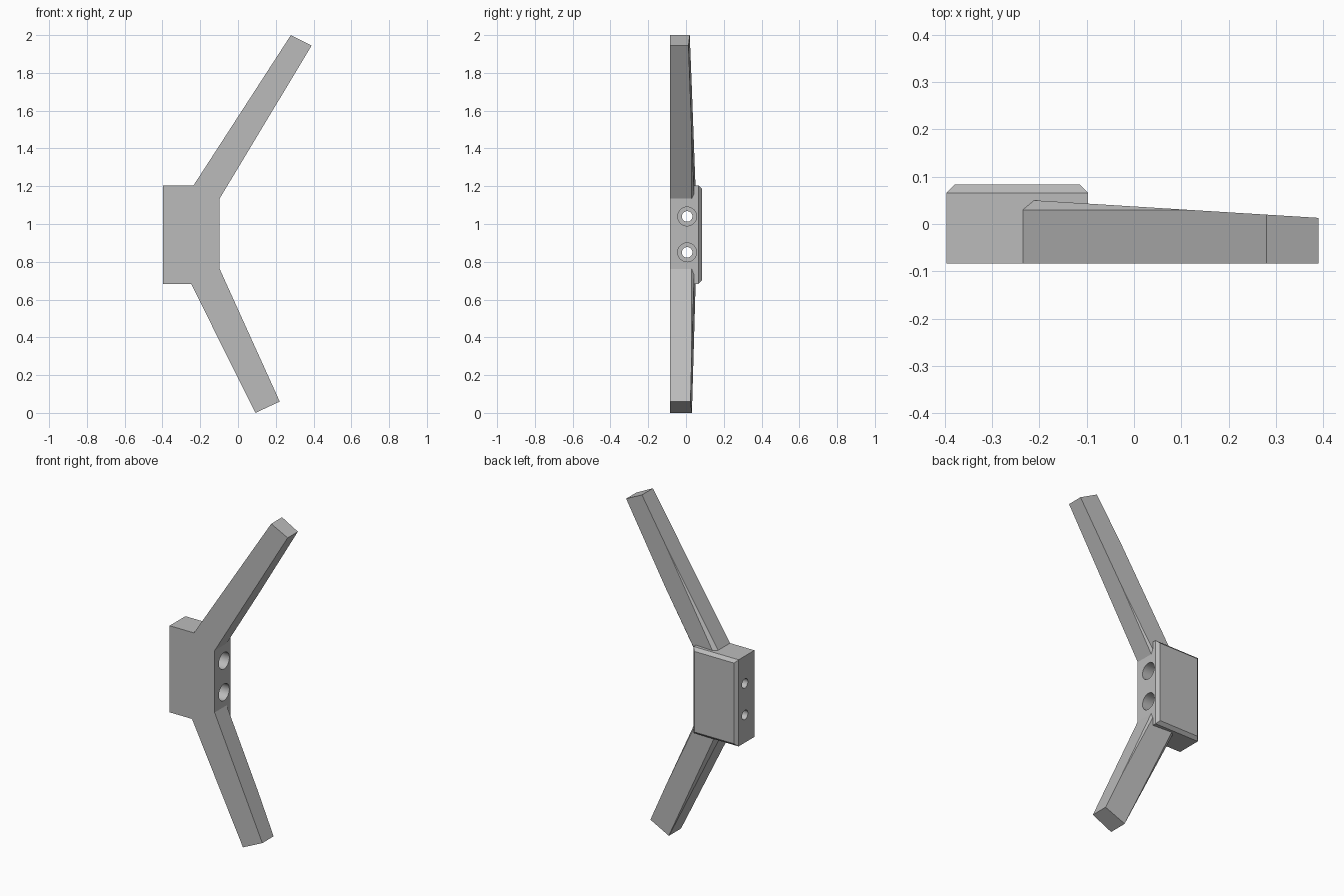
import bpy, bmesh
from math import radians
from mathutils import Vector, Matrix

if "Cube" in bpy.data.objects:
    bpy.data.objects.remove(bpy.data.objects["Cube"])

FRONT, BACK = -0.084, 0.084
LEFT, RIGHT = -0.397, -0.097
LOW, HIGH = 0.683, 1.205

grey = bpy.data.materials.new("plain grey")
grey.use_nodes = True
colour = (0.5, 0.5, 0.5, 1)
grey.diffuse_color = colour
grey.node_tree.nodes["Principled BSDF"].inputs["Base Color"].default_value = colour


def finish(bm, name):
    bmesh.ops.recalc_face_normals(bm, faces=bm.faces)
    mesh = bpy.data.meshes.new(name)
    bm.to_mesh(mesh)
    bm.free()
    obj = bpy.data.objects.new(name, mesh)
    bpy.context.collection.objects.link(obj)
    mesh.materials.append(grey)
    return obj


def prism(outline, y0, y1):
    """Extrude an x-z outline from y0 to y1."""
    bm = bmesh.new()
    face = bm.faces.new([bm.verts.new((x, y0, z)) for x, z in outline])
    out = bmesh.ops.extrude_face_region(bm, geom=[face])
    verts = [v for v in out["geom"] if isinstance(v, bmesh.types.BMVert)]
    bmesh.ops.translate(bm, vec=(0, y1 - y0, 0), verts=verts)
    bmesh.ops.recalc_face_normals(bm, faces=bm.faces)
    return bm


def slice_off(bm, point, normal):
    """Cut away the side the normal points to and cap the cut."""
    geom = bm.verts[:] + bm.edges[:] + bm.faces[:]
    bmesh.ops.bisect_plane(bm, geom=geom, plane_co=point, plane_no=normal, clear_outer=True)
    bmesh.ops.holes_fill(bm, edges=[e for e in bm.edges if e.is_boundary])


def boolean(target, other, operation):
    mod = target.modifiers.new(operation.title(), "BOOLEAN")
    mod.operation, mod.solver, mod.object = operation, "EXACT", other
    bpy.context.view_layer.objects.active = target
    bpy.ops.object.modifier_apply(modifier=mod.name)
    bpy.data.objects.remove(other)


# Mounting block with a bevelled back face
bm = prism([(LEFT, LOW), (RIGHT, LOW), (RIGHT, HIGH), (LEFT, HIGH)], FRONT, BACK)
rim = [e for e in bm.edges if all(v.co.y > 0 for v in e.verts)]
bmesh.ops.bevel(bm, geom=rim, offset=0.018, segments=1, affect="EDGES")
block = finish(bm, "mounting_block")


def make_arm(name, outer, inner):
    """Arm between two long edges (root, tip), thinning towards +x."""
    (a, b), (c, d) = [[Vector((x, 0, z)) for x, z in side] for side in (outer, inner)]
    sink = 0.16
    root_a = a - (b - a).normalized() * sink
    root_c = c - (d - c).normalized() * sink
    bm = prism([(p.x, p.z) for p in (root_a, b, d, root_c)], FRONT, 0.1)
    slice_off(bm, (-0.21, 0.05, 0), (0.0617, 1, 0))
    # Chamfer the two long back edges
    for p, q, away in ((a, b, c), (c, d, a)):
        side = Vector((q.z - p.z, 0, p.x - q.x)).normalized()
        if side.dot(away - p) > 0:
            side.negate()
        slice_off(bm, p + Vector((0, 0.03, 0)), side + Vector((0, 1, 0)))
    return finish(bm, name)


upper = make_arm("upper_arm", [(-0.235, HIGH), (0.28, 2.0)], [(RIGHT, 1.135), (0.39, 1.945)])
lower = make_arm("lower_arm", [(-0.248, LOW), (0.092, 0.0)], [(RIGHT, 0.762), (0.221, 0.06)])
boolean(block, upper, "UNION")
boolean(block, lower, "UNION")

# Two counterbored bolt holes running across the block
for z in (0.85, 1.04):
    for radius, x0, x1 in ((0.028, -0.5, 0.0), (0.05, RIGHT - 0.2, 0.0)):
        bm = bmesh.new()
        place = Matrix.Translation(((x0 + x1) / 2, 0.006, z)) @ Matrix.Rotation(radians(90), 4, "Y")
        bmesh.ops.create_cone(bm, cap_ends=True, segments=32, radius1=radius, radius2=radius,
                              depth=x1 - x0, matrix=place)
        cutter = finish(bm, "hole_cutter")
        cutter.hide_render = True
        boolean(block, cutter, "DIFFERENCE")

block.name = "arm_bracket"
bpy.ops.object.select_all(action="DESELECT")
block.select_set(True)
bpy.context.view_layer.objects.active = block
bpy.ops.object.shade_smooth_by_angle(angle=radians(20))
